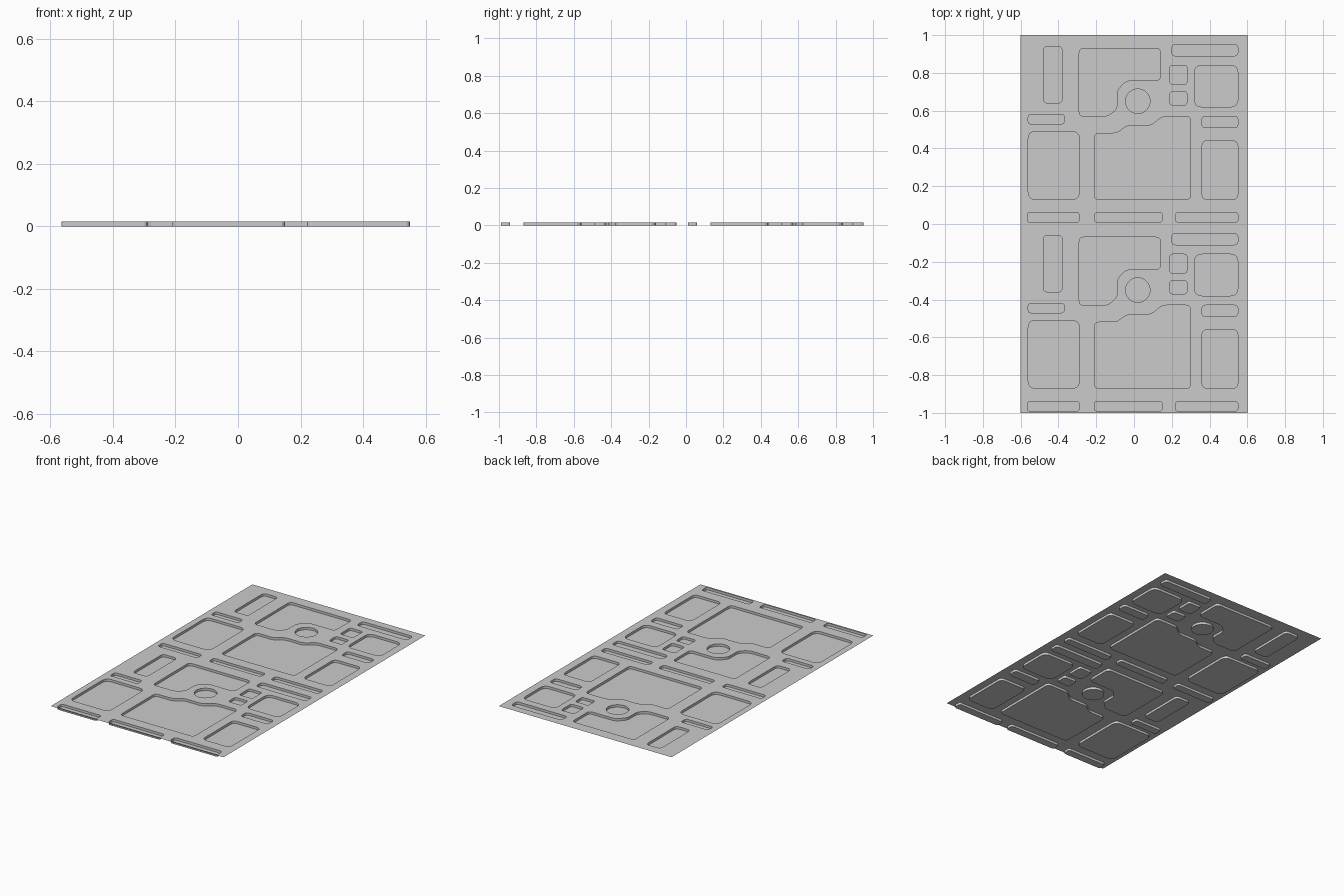
import bpy, bmesh, math
from mathutils import Vector

if "Cube" in bpy.data.objects:
    bpy.data.objects.remove(bpy.data.objects["Cube"])

TOP = 0.015   # sheet level; pocket floors sit at z = 0


def rounded(points, r=0.025, seg=4):
    """Round every corner of a counter-clockwise outline."""
    out = []
    n = len(points)
    for i in range(n):
        p = Vector(points[i])
        a = Vector(points[i - 1]) - p
        b = Vector(points[(i + 1) % n]) - p
        d = min(r, a.length * 0.45, b.length * 0.45)
        s, e = p + a.normalized() * d, p + b.normalized() * d
        for k in range(seg + 1):
            t = k / seg
            out.append(s * (1 - t) ** 2 + p * 2 * t * (1 - t) + e * t * t)
    return out


def rect(x0, x1, y0, y1, r=0.025):
    return rounded([(x0, y0), (x1, y0), (x1, y1), (x0, y1)], r)


def circle(cx, cy, r, n=24):
    return [Vector((cx + r * math.cos(2 * math.pi * i / n),
                    cy + r * math.sin(2 * math.pi * i / n))) for i in range(n)]


# one tile of pockets (y from 0 to 1)
tile = [
    # edge slots
    rect(-0.565, -0.29, 0.01, 0.06, 0.015),
    rect(-0.21, 0.15, 0.01, 0.06, 0.015),
    rect(0.22, 0.55, 0.01, 0.06, 0.015),
    # left column
    rect(-0.56, -0.29, 0.13, 0.49, 0.04),
    rect(-0.56, -0.37, 0.53, 0.58, 0.015),
    rect(-0.48, -0.38, 0.64, 0.94),
    # right column
    rect(0.36, 0.55, 0.13, 0.44, 0.03),
    rect(0.36, 0.55, 0.51, 0.57, 0.02),
    rect(0.32, 0.55, 0.62, 0.84, 0.04),
    rect(0.20, 0.55, 0.89, 0.95, 0.02),
    # small pair
    rect(0.19, 0.28, 0.63, 0.70, 0.015),
    rect(0.19, 0.28, 0.74, 0.84, 0.015),
    # large stepped pocket
    rounded([(-0.21, 0.13), (0.30, 0.13), (0.30, 0.57), (0.15, 0.57),
             (0.09, 0.52), (-0.04, 0.52), (-0.09, 0.48), (-0.21, 0.48)]),
    # upper pocket stepping round the disc
    rounded([(-0.29, 0.57), (-0.14, 0.57), (-0.09, 0.61), (-0.09, 0.71),
             (-0.04, 0.76), (0.14, 0.76), (0.14, 0.93), (-0.29, 0.93)]),
    # round pocket
    circle(0.02, 0.65, 0.065),
]

bm = bmesh.new()
sheet_edges = []


def ring(points, z):
    return [bm.verts.new((p[0], p[1], z)) for p in points]


def loop_edges(vs):
    return [bm.edges.new((vs[i - 1], vs[i])) for i in range(len(vs))]


# outer border
sheet_edges += loop_edges(ring([(-0.6, -1), (0.6, -1), (0.6, 1), (-0.6, 1)], TOP))

# pocket rims, both tiles
rims = []
for dy in (-1.0, 0.0):
    for outline in tile:
        vs = ring([(p.x, p.y + dy) for p in outline], TOP)
        sheet_edges += loop_edges(vs)
        rims.append(vs)

# sheet surface with holes
bmesh.ops.triangle_fill(bm, edges=sheet_edges, use_beauty=True, normal=(0, 0, 1))
for f in bm.faces:
    f.normal_update()
    if f.normal.z < 0:
        f.normal_flip()

# pocket walls and floors
for top in rims:
    low = ring([v.co for v in top], 0)
    n = len(top)
    for i in range(n):
        j = (i + 1) % n
        bm.faces.new((top[i], top[j], low[j], low[i]))
    bm.faces.new(low)

mesh = bpy.data.meshes.new("stamped_panel")
bm.to_mesh(mesh)
bm.free()
panel = bpy.data.objects.new("stamped_panel", mesh)
bpy.context.collection.objects.link(panel)
